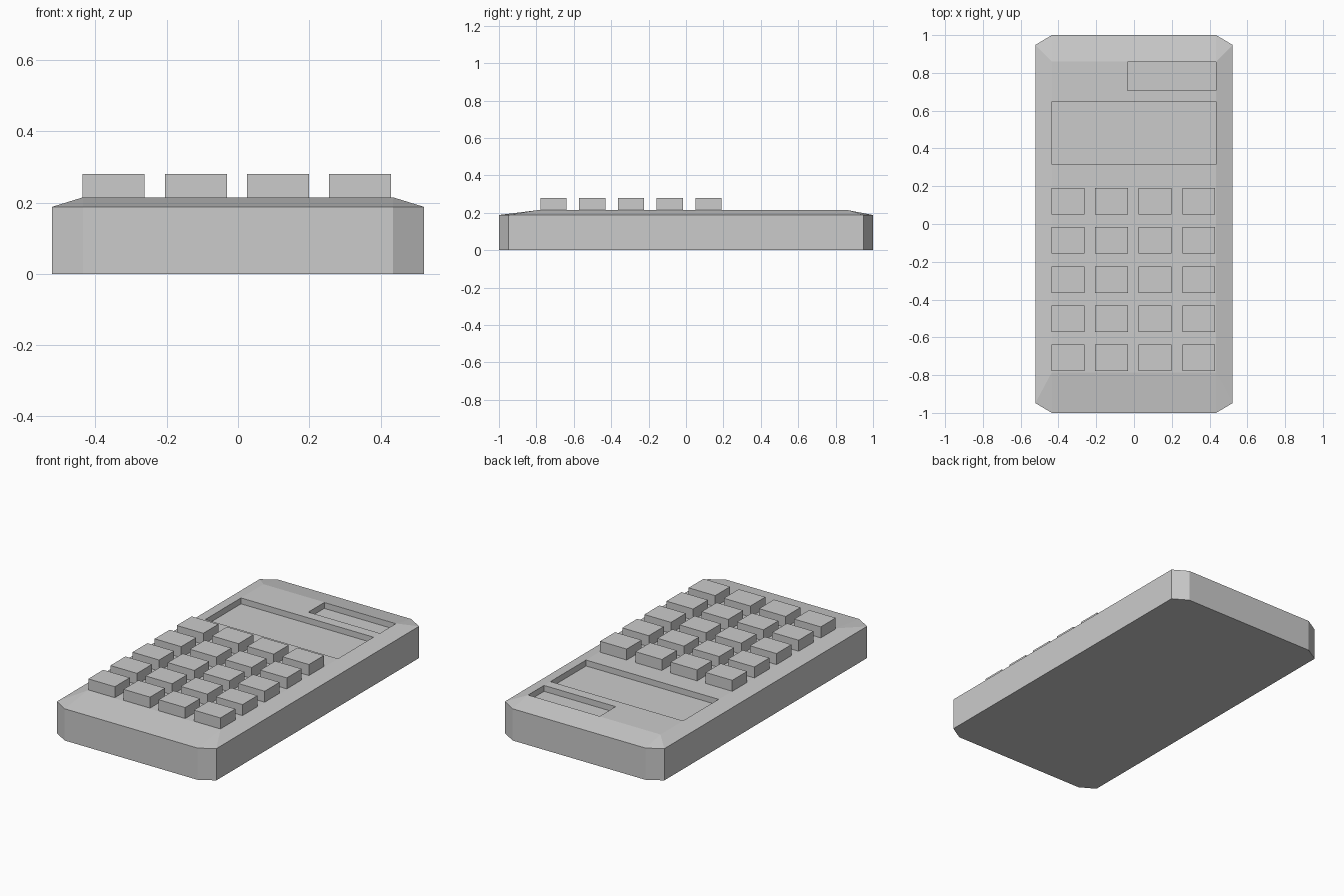
import bpy, bmesh

if "Cube" in bpy.data.objects:
    bpy.data.objects.remove(bpy.data.objects["Cube"])

RIM, DECK, KEY_TOP = 0.188, 0.215, 0.28
RECESS = 0.035


def add_object(name, bm):
    bmesh.ops.recalc_face_normals(bm, faces=bm.faces)
    mesh = bpy.data.meshes.new(name)
    bm.to_mesh(mesh)
    bm.free()
    obj = bpy.data.objects.new(name, mesh)
    bpy.context.collection.objects.link(obj)
    return obj


def add_box(name, lo, hi):
    bm = bmesh.new()
    bmesh.ops.create_cube(bm, size=1)
    for v in bm.verts:
        v.co = [(a + b) / 2 + c * (b - a) for a, b, c in zip(lo, hi, v.co)]
    return add_object(name, bm)


# Case: octagonal prism rising by gentle slopes to a rectangular deck
outline = [(0.435, -1), (0.522, -0.948), (0.522, 0.948), (0.435, 1),
           (-0.435, 1), (-0.522, 0.948), (-0.522, -0.948), (-0.435, -1)]
deck = [(0.435, -0.785), (0.435, 0.86), (-0.435, 0.86), (-0.435, -0.785)]
bm = bmesh.new()
bottom = [bm.verts.new((x, y, 0)) for x, y in outline]
rim = [bm.verts.new((x, y, RIM)) for x, y in outline]
top = [bm.verts.new((x, y, DECK)) for x, y in deck]
bm.faces.new(bottom)
bm.faces.new(top)
for i in range(8):
    j = (i + 1) % 8
    bm.faces.new((bottom[i], bottom[j], rim[j], rim[i]))
for i in range(4):
    bm.faces.new((rim[2 * i], rim[2 * i + 1], top[i]))
    bm.faces.new((rim[2 * i + 1], rim[(2 * i + 2) % 8], top[(i + 1) % 4], top[i]))
case = add_object("case", bm)

# Recessed display and solar panel windows
windows = {"display_recess": (-0.434, 0.434, 0.315, 0.648),
           "solar_panel_recess": (-0.035, 0.434, 0.708, 0.857)}
for name, (x0, x1, y0, y1) in windows.items():
    cutter = add_box(name, (x0, y0, DECK - RECESS), (x1, y1, DECK + 0.1))
    cutter.hide_render = True
    cutter.display_type = 'WIRE'
    mod = case.modifiers.new(name, 'BOOLEAN')
    mod.operation = 'DIFFERENCE'
    mod.solver = 'EXACT'
    mod.object = cutter

# Keypad: five rows of four keys
for row in range(5):
    for col in range(4):
        x = -0.349 + 0.2305 * col
        y = 0.12 - 0.207 * row
        add_box(f"key_{row + 1}_{col + 1}",
                (x - 0.087, y - 0.07, DECK - 0.005),
                (x + 0.087, y + 0.07, KEY_TOP))
